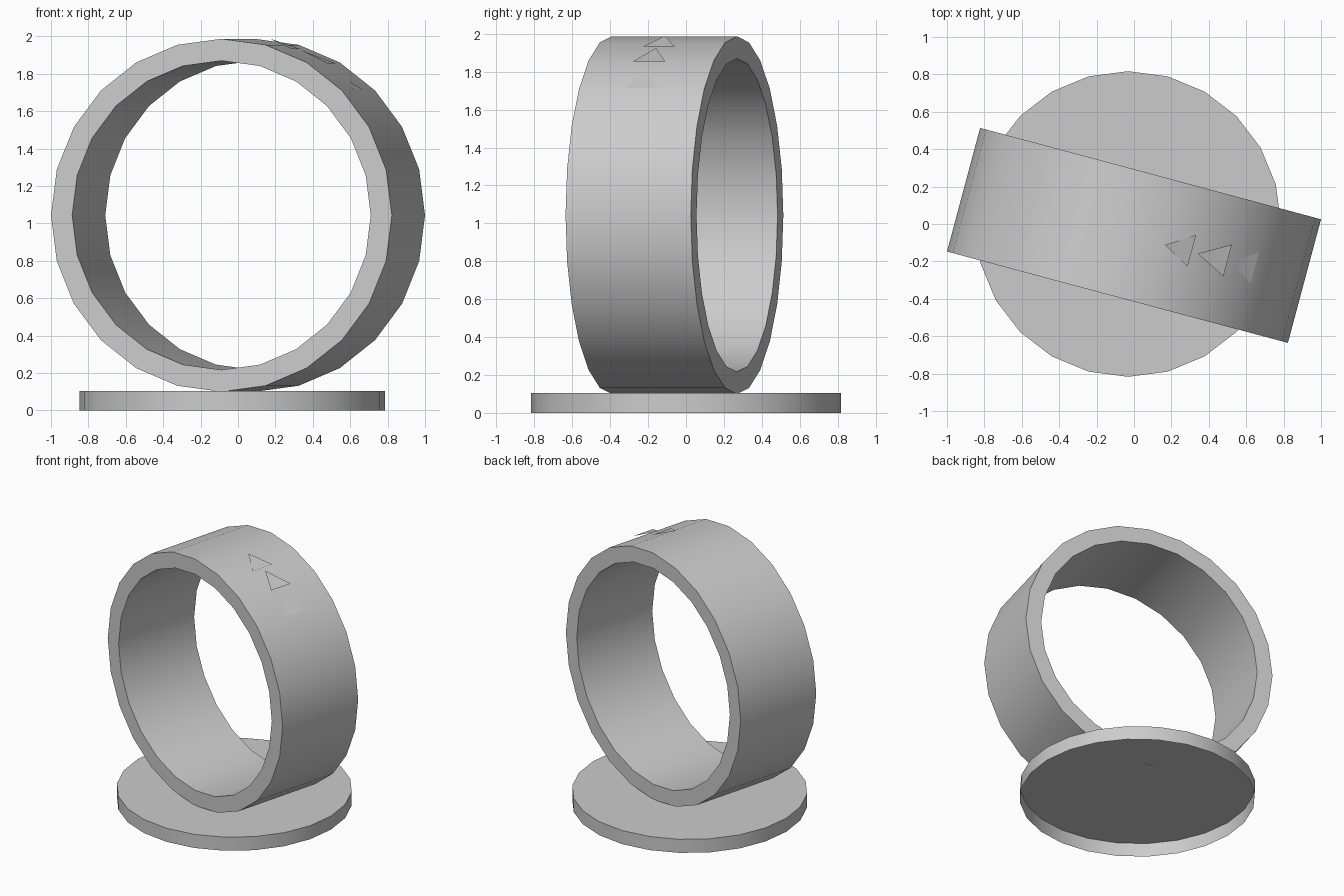
import bpy, bmesh, math
from mathutils import Matrix

cube = bpy.data.objects.get("Cube")
if cube:
    bpy.data.objects.remove(cube)

grey = bpy.data.materials.new("light grey")
grey.use_nodes = True
COLOUR = (0.6, 0.6, 0.6, 1)
grey.diffuse_color = COLOUR
grey.node_tree.nodes["Principled BSDF"].inputs["Base Color"].default_value = COLOUR

SIDES = 24
RING_R, HOLE_R, WIDTH = 0.9435, 0.8265, 0.684
DISC_R, DISC_H = 0.817, 0.104
# Ring frame: x across, y along the axle, z up
RING_FRAME = Matrix.Translation((0, -0.061, 1.043)) @ Matrix.Rotation(math.radians(-15), 4, "Z")


def finish(bm, name, matrix):
    mesh = bpy.data.meshes.new(name)
    bm.to_mesh(mesh)
    bm.free()
    mesh.materials.append(grey)
    obj = bpy.data.objects.new(name, mesh)
    bpy.context.collection.objects.link(obj)
    obj.matrix_world = matrix
    bpy.ops.object.select_all(action="DESELECT")
    obj.select_set(True)
    bpy.context.view_layer.objects.active = obj
    bpy.ops.object.shade_smooth_by_angle(angle=math.radians(30))


# Round base: a shallow cap, open underneath
bm = bmesh.new()
bmesh.ops.create_cone(bm, cap_ends=True, segments=SIDES, radius1=DISC_R,
                      radius2=DISC_R, depth=DISC_H)
bm.normal_update()
underside = [f for f in bm.faces if f.normal.z < -0.9]
bmesh.ops.delete(bm, geom=underside, context="FACES_ONLY")
finish(bm, "base_disc", Matrix.Translation((-0.031, 0, DISC_H / 2)))

# Ring: rectangular section swept around the axle
bm = bmesh.new()
section = [(HOLE_R, -WIDTH / 2), (RING_R, -WIDTH / 2), (RING_R, WIDTH / 2), (HOLE_R, WIDTH / 2)]
loops = []
for i in range(SIDES):
    a = math.tau * i / SIDES
    loops.append([bm.verts.new((r * math.cos(a), y, r * math.sin(a))) for r, y in section])
for i in range(SIDES):
    here, after = loops[i], loops[(i + 1) % SIDES]
    for j in range(4):
        k = (j + 1) % 4
        bm.faces.new((here[j], here[k], after[k], after[j]))
bmesh.ops.recalc_face_normals(bm, faces=bm.faces)
finish(bm, "ring", RING_FRAME)

# Flat arrows on the rim: tip (x, z) and base (x, z) in the ring frame
ARROWS = [((0.173, 0.946), (0.320, 0.889)),
          ((0.354, 0.881), (0.518, 0.812)),
          ((0.540, 0.763), (0.669, 0.670))]
for n, ((tx, tz), (bx, bz)) in enumerate(ARROWS, 1):
    bm = bmesh.new()
    corners = [(tx, -0.006, tz), (bx, -0.088, bz), (bx, 0.088, bz)]
    bm.faces.new([bm.verts.new(c) for c in corners])
    finish(bm, f"arrow_{n}", RING_FRAME)
